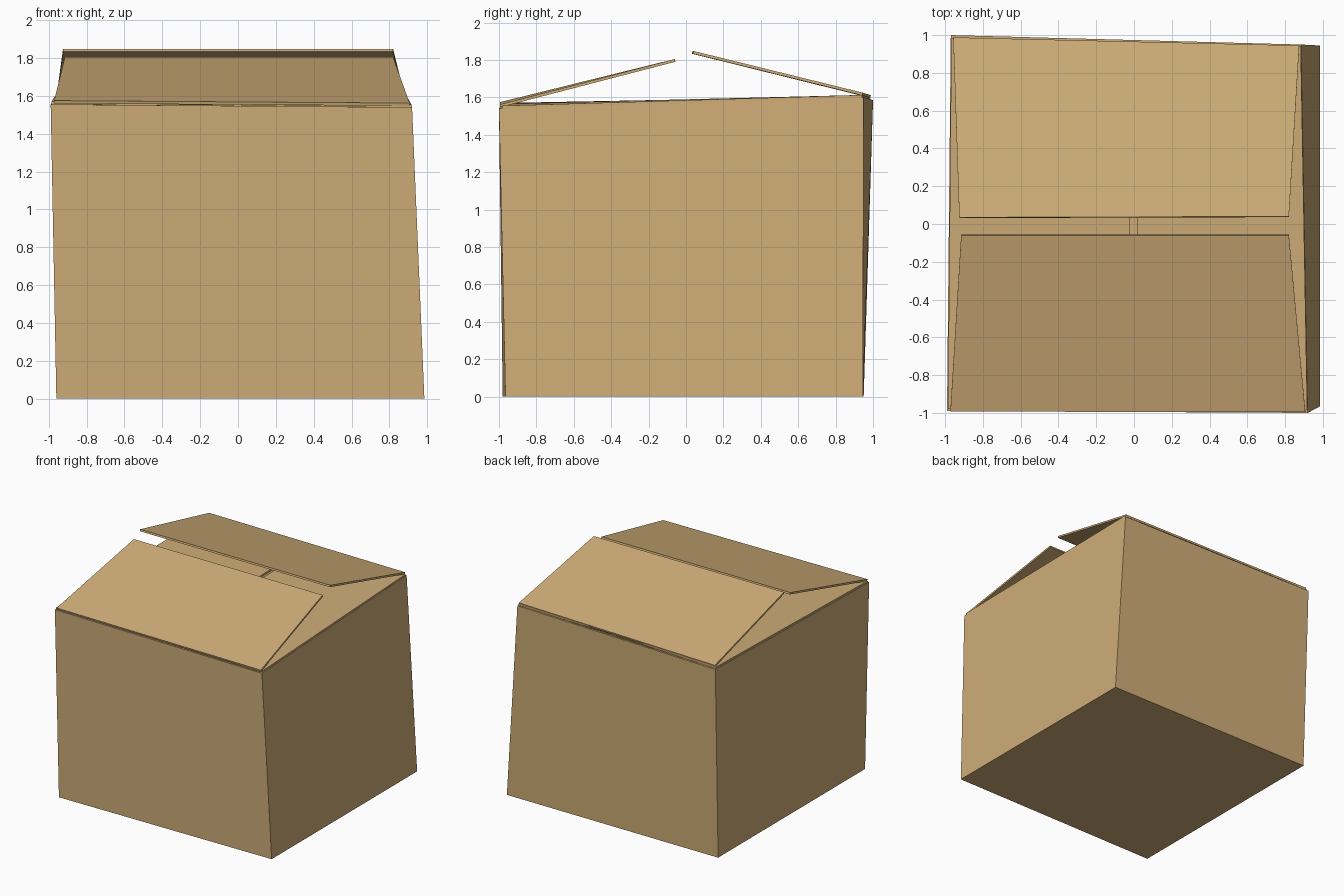
import bpy

# One cardboard colour
card = bpy.data.materials.new("cardboard")
card.diffuse_color = (0.62, 0.415, 0.184, 1)


def sheet(name, verts, faces, thickness):
    """Thin card: outer surface thickened inwards."""
    me = bpy.data.meshes.new(name)
    me.from_pydata(verts, [], faces)
    me.materials.append(card)
    ob = bpy.data.objects.new(name, me)
    bpy.context.collection.objects.link(ob)
    mod = ob.modifiers.new("card_thickness", 'SOLIDIFY')
    mod.thickness = thickness
    mod.offset = -1
    mod.use_even_offset = True
    return ob


# Slightly skewed open box: floor and four walls
floor = [(-0.96, -0.98, 0), (0.985, -0.965, 0), (0.985, 0.945, 0), (-0.96, 0.95, 0)]
rim = [(-0.99, -0.99, 1.555), (0.92, -1.0, 1.54), (0.885, 0.95, 1.60), (-0.97, 1.0, 1.585)]
walls = [(i, (i + 1) % 4, (i + 1) % 4 + 4, i + 4) for i in range(4)]
sheet("box_body", floor + rim, [(3, 2, 1, 0)] + walls, 0.015)

# Four top flaps, corners listed counter-clockwise seen from above
flaps = {
    "left_inner_flap": [(-0.985, -0.98, 1.57), (-0.02, -0.98, 1.565),
                        (-0.02, 0.95, 1.607), (-0.967, 0.985, 1.60)],
    "right_inner_flap": [(0.015, -0.98, 1.565), (0.917, -0.985, 1.555),
                         (0.883, 0.94, 1.613), (0.015, 0.95, 1.609)],
    "front_flap": [(-0.972, -0.993, 1.575), (0.907, -0.996, 1.562),
                   (0.82, -0.06, 1.805), (-0.915, -0.06, 1.805)],
    "back_flap": [(-0.925, 0.035, 1.848), (0.82, 0.04, 1.848),
                  (0.875, 0.945, 1.625), (-0.957, 0.988, 1.612)],
}
for name, corners in flaps.items():
    sheet(name, corners, [(0, 1, 2, 3)], 0.015)
